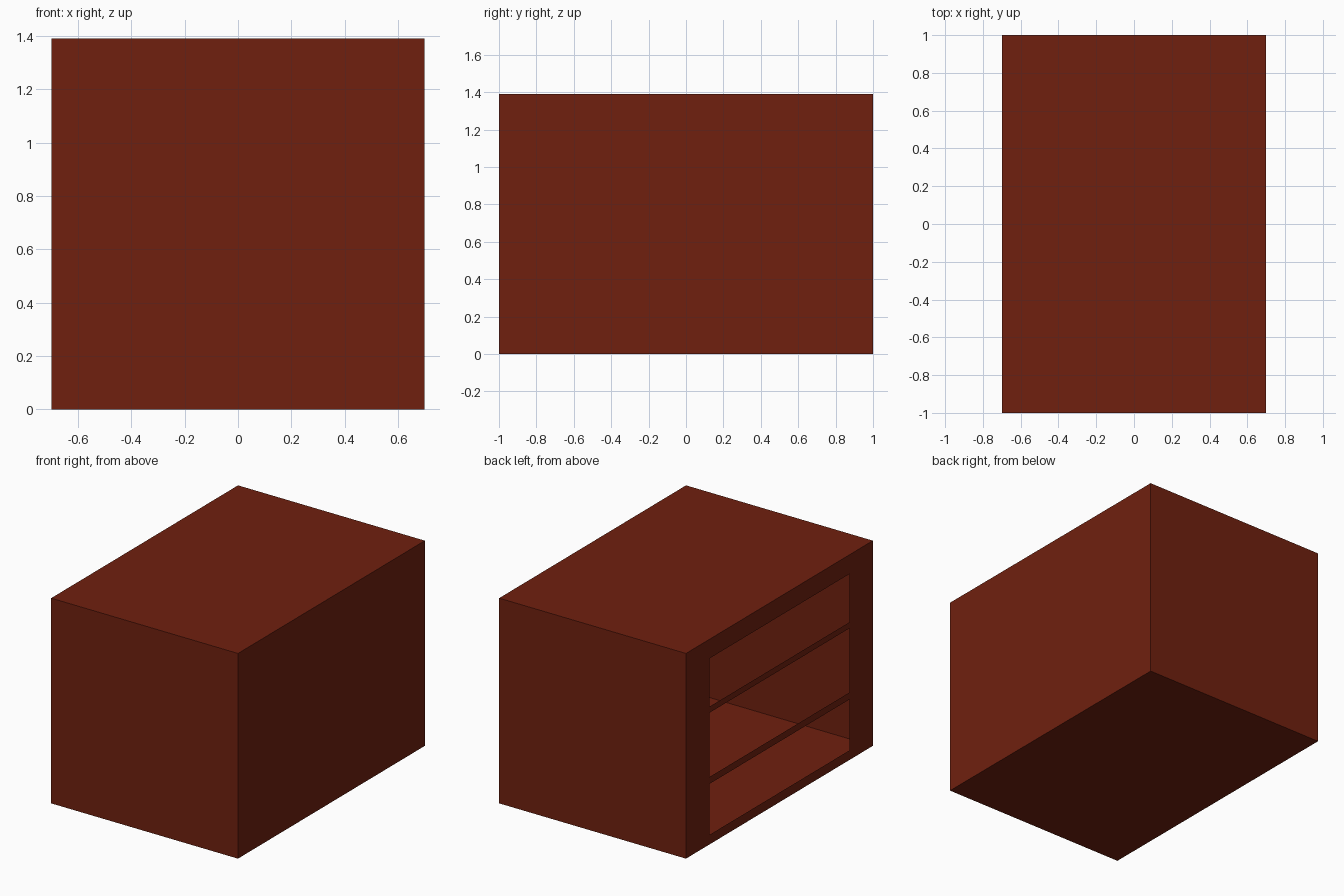
import bpy, bmesh

if "Cube" in bpy.data.objects:
    bpy.data.objects.remove(bpy.data.objects["Cube"])

W, D, H = 1.4, 2.0, 1.39

mat = bpy.data.materials.new("dark_red_wood")
mat.diffuse_color = (0.162, 0.0144, 0.0048, 1)
mat.use_nodes = True
mat.node_tree.nodes["Principled BSDF"].inputs["Base Color"].default_value = mat.diffuse_color


def make_object(name, bm):
    mesh = bpy.data.meshes.new(name)
    bm.to_mesh(mesh)
    bm.free()
    mesh.materials.append(mat)
    obj = bpy.data.objects.new(name, mesh)
    bpy.context.collection.objects.link(obj)
    return obj


# Thin hollow case: a box with its left side removed
bm = bmesh.new()
bmesh.ops.create_cube(bm, size=1)
for v in bm.verts:
    v.co = (v.co.x * W, v.co.y * D, (v.co.z + 0.5) * H)
bm.normal_update()
left = [f for f in bm.faces if f.normal.x < -0.9]
bmesh.ops.delete(bm, geom=left, context='FACES_ONLY')
make_object("case_shell", bm)

# Left side: flat frame with three openings divided by two narrow rails
ys = [-1, -0.75, 0.75, 1]
zs = [0, 0.065, 0.41, 0.457, 0.892, 0.933, 1.26, H]
bm = bmesh.new()
grid = [[bm.verts.new((-W / 2, y, z)) for z in zs] for y in ys]
for i in range(len(ys) - 1):
    for j in range(len(zs) - 1):
        if i == 1 and j % 2 == 1:
            continue  # opening
        bm.faces.new((grid[i][j], grid[i][j + 1], grid[i + 1][j + 1], grid[i + 1][j]))
bm.normal_update()
for f in bm.faces:
    if f.normal.x > 0:
        f.normal_flip()
make_object("open_side_frame", bm)
